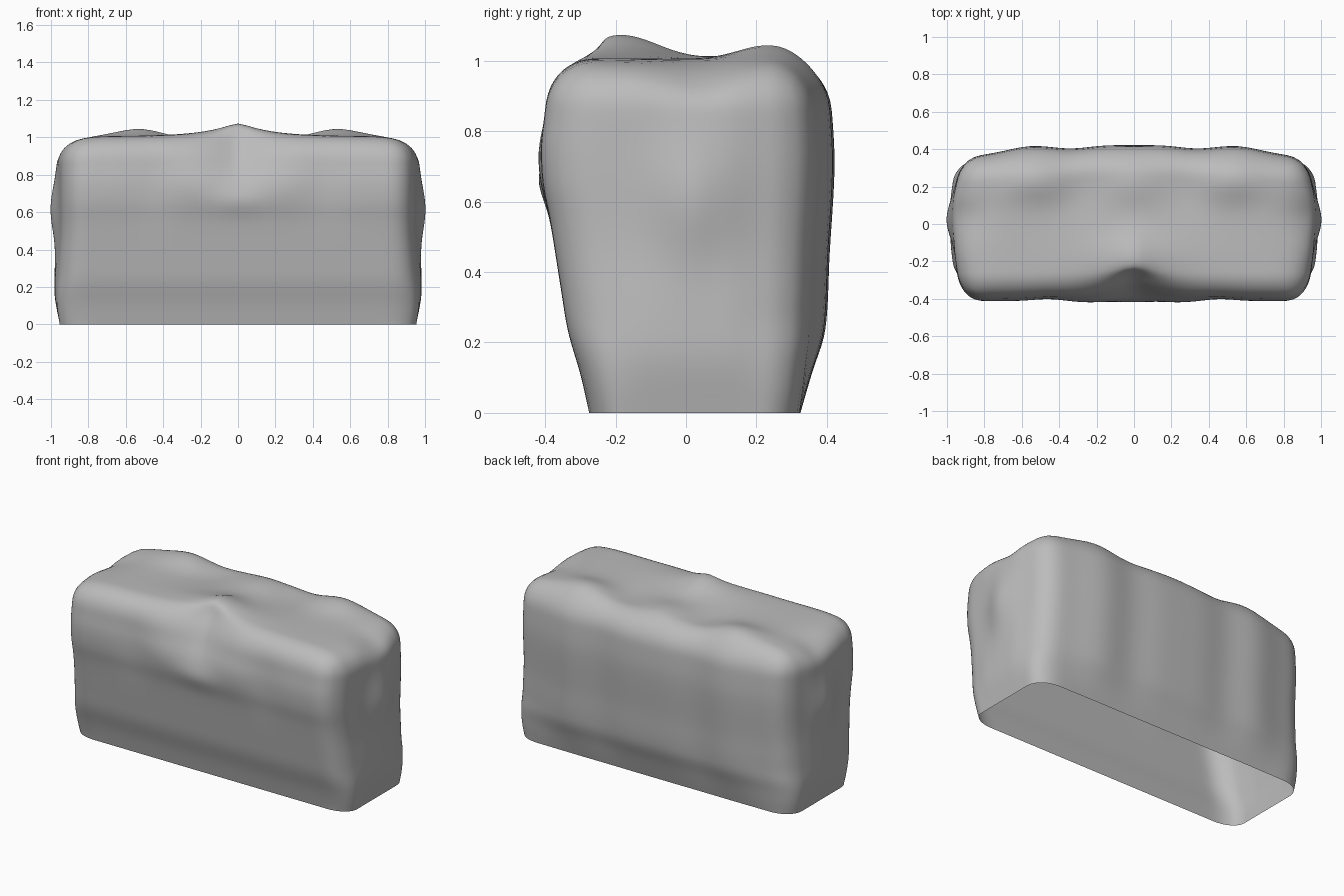
import bpy, bmesh
from math import exp
from mathutils import Vector

if "Cube" in bpy.data.objects:
    bpy.data.objects.remove(bpy.data.objects["Cube"])

HX, HY, H, R = 0.968, 0.41, 1.005, 0.14


def curve(table, t):
    """Smooth (cubic) lookup in a short profile."""
    t = max(table[0][0], min(table[-1][0], t))
    n = len(table)

    def slope(i):
        a, b = table[max(i - 1, 0)], table[min(i + 1, n - 1)]
        return (b[1] - a[1]) / (b[0] - a[0])
    for i in range(n - 1):
        (a, va), (b, vb) = table[i], table[i + 1]
        if t <= b:
            h = b - a
            s = (t - a) / h
            return ((2 * s**3 - 3 * s**2 + 1) * va + (s**3 - 2 * s**2 + s) * h * slope(i)
                    + (3 * s**2 - 2 * s**3) * vb + (s**3 - s**2) * h * slope(i + 1))


def bump(u, v, su, sv):
    return exp(-(u / su) ** 2 - (v / sv) ** 2)


def smooth(a, b, t):
    t = max(0.0, min(1.0, (t - a) / (b - a)))
    return t * t * (3 - 2 * t)


# Side profiles: depth of front and back by height, back by width, end by height
front = [(0, .275), (.11, .30), (.23, .335), (.35, .355), (.55, .387),
         (.65, .407), (.76, .412), (.87, .40), (1, .40)]
back = [(0, .325), (.12, .36), (.23, .395), (.45, .408), (.7, .422), (.85, .415), (1, .40)]
back_x = [(0, 1.0), (.16, .995), (.34, .955), (.55, .99), (.75, .90), (.85, .87), (1, .86)]
end = [(0, .953), (.15, .98), (.27, .98), (.48, .968), (.7, .968), (1, .965)]


def shape(co):
    # rounded box
    p = Vector((co.x * 2 * HX, co.y * 2 * HY, (co.z + .5) * H))
    inner = Vector((max(-HX + R, min(HX - R, p.x)),
                    max(-HY + R, min(HY - R, p.y)), min(H - R, p.z)))
    d = p - inner
    if d.length > 1e-6:
        p = inner + d.normalized() * R
    x, y, z = p
    ax = abs(x)
    # worn side profiles
    if y < 0:
        ny = y * curve(front, z) / HY
    else:
        wave = 1 + (curve(back_x, ax) - 1) * smooth(-.05, .3, z)
        ny = y * curve(back, z) * wave / HY
    nx = x * curve(end, z) / HX
    sign = 1 if x > 0 else -1
    side = smooth(.75, HX, ax)
    nx += sign * side * (.036 * bump(y - .02, z - .61, .13, .17)
                         - .012 * bump(y + .15, z - .6, .1, .3)
                         - .03 * smooth(.12, .36, abs(y)) * smooth(0, .3, z))
    # lumps and hollows on top
    top = smooth(.8, 1.0, z)
    nz = z + top * (.077 * exp(-ax / .17) * exp(-((y + .19) / .15) ** 2)
                    + .042 * bump(ax - .53, y - .24, .16, .12)
                    + .022 * bump(ax, y - .22, .12, .12)
                    - .012 * bump(ax - .3, y - .18, .12, .14)
                    - .012 * smooth(.7, .9, ax)
                    - .028 * bump(ax - .93, y - .05, .12, .13))
    # chipped notch and lip at the front centre
    fr = smooth(0.2, .39, -y)
    ny += fr * .10 * exp(-(ax / .15) ** 1.2) * smooth(.66, 1.0, z)
    ny -= fr * (.012 * bump(ax, z - .65, .12, .06) + .01 * bump(ax - .23, z - .75, .12, .12))
    ny += fr * .012 * bump(ax - .46, z - .75, .1, .2)
    return Vector((nx, ny, nz))


# Stone block, open underneath
bm = bmesh.new()
bmesh.ops.create_cube(bm, size=1)
bmesh.ops.subdivide_edges(bm, edges=bm.edges[:], cuts=41, use_grid_fill=True)
bmesh.ops.delete(bm, geom=[f for f in bm.faces if f.normal.z < -.5], context='FACES')
for v in bm.verts:
    v.co = shape(v.co)
for _ in range(2):
    bmesh.ops.smooth_vert(bm, verts=[v for v in bm.verts if not v.is_boundary],
                          factor=.5, use_axis_x=True, use_axis_y=True, use_axis_z=True)
bmesh.ops.recalc_face_normals(bm, faces=bm.faces[:])
for f in bm.faces:
    f.smooth = True
mesh = bpy.data.meshes.new("stone_block")
bm.to_mesh(mesh)
bm.free()
block = bpy.data.objects.new("stone_block", mesh)
bpy.context.collection.objects.link(block)

# Dark grey stone
stone = bpy.data.materials.new("stone")
stone.diffuse_color = (.5, .5, .5, 1)
stone.use_nodes = True
stone.node_tree.nodes["Principled BSDF"].inputs["Base Color"].default_value = stone.diffuse_color
mesh.materials.append(stone)
